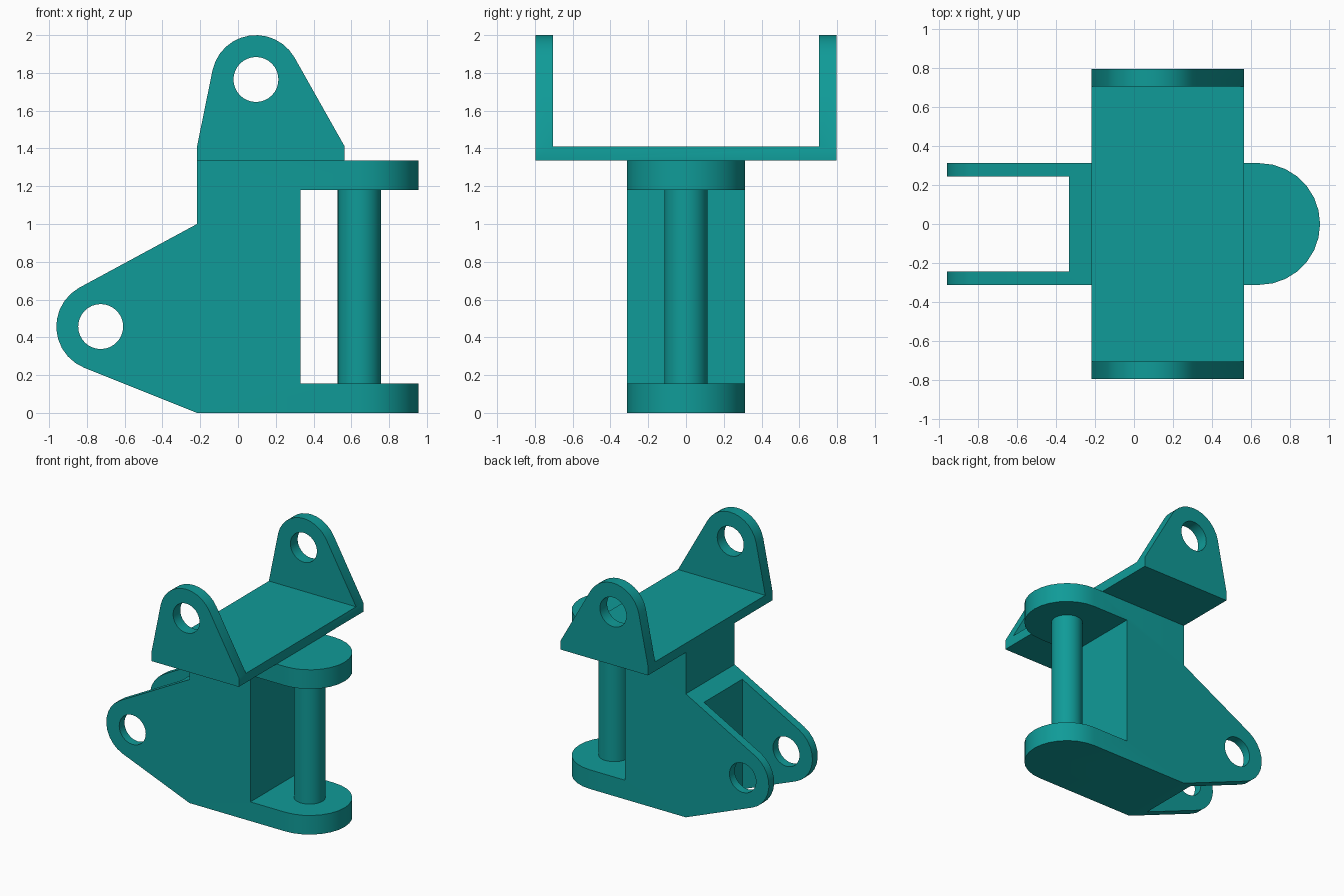
import bpy, bmesh, math
from mathutils import Vector

if "Cube" in bpy.data.objects:
    bpy.data.objects.remove(bpy.data.objects["Cube"], do_unlink=True)

teal = bpy.data.materials.new("teal")
teal.use_nodes = True
COLOR = (0.005, 0.328, 0.314, 1.0)
teal.diffuse_color = COLOR
teal.node_tree.nodes["Principled BSDF"].inputs["Base Color"].default_value = COLOR


def arc(cx, cy, r, start, end, n):
    """Points on an arc, angles in degrees."""
    angles = [math.radians(start + (end - start) * i / n) for i in range(n + 1)]
    return [(cx + r * math.cos(a), cy + r * math.sin(a)) for a in angles]


def prism(name, outline, axis, low, high):
    """Extrude an outline along y (outline in x, z) or z (outline in x, y)."""
    bm = bmesh.new()
    place = (lambda u, v: (u, low, v)) if axis == "y" else (lambda u, v: (u, v, low))
    face = bm.faces.new([bm.verts.new(place(u, v)) for u, v in outline])
    out = bmesh.ops.extrude_face_region(bm, geom=[face])
    d = high - low
    move = Vector((0, d, 0)) if axis == "y" else Vector((0, 0, d))
    bmesh.ops.translate(bm, vec=move,
                        verts=[g for g in out["geom"] if isinstance(g, bmesh.types.BMVert)])
    bmesh.ops.recalc_face_normals(bm, faces=bm.faces)
    mesh = bpy.data.meshes.new(name)
    bm.to_mesh(mesh)
    bm.free()
    mesh.materials.append(teal)
    obj = bpy.data.objects.new(name, mesh)
    bpy.context.collection.objects.link(obj)
    return obj


def select(obj):
    bpy.ops.object.select_all(action="DESELECT")
    obj.select_set(True)
    bpy.context.view_layer.objects.active = obj


def boolean(obj, tool, operation):
    """Apply a boolean and discard the tool shape."""
    tool.hide_render = True
    mod = obj.modifiers.new("cut", "BOOLEAN")
    mod.operation, mod.object, mod.solver = operation, tool, "EXACT"
    select(obj)
    bpy.ops.object.modifier_apply(modifier=mod.name)
    bpy.data.objects.remove(tool, do_unlink=True)


def hole(cx, cz):
    return prism("hole_cutter", arc(cx, cz, 0.119, 0, 360 - 11.25, 31), "y", -1.2, 1.2)


def box_outline(x0, x1, v0, v1):
    return [(x0, v0), (x1, v0), (x1, v1), (x0, v1)]


# Body: C-shaped side profile with a rounded ear
EAR = (-0.727, 0.457)
profile = [(-0.217, 0), (1.2, 0), (1.2, 0.155), (0.33, 0.155), (0.33, 1.18),
           (1.2, 1.18), (1.2, 1.335), (-0.217, 1.335), (-0.217, 1.0)]
profile += arc(*EAR, 0.235, 119, 248, 10)
body = prism("hinge_body", profile, "y", -0.4, 0.4)

# Rounded plan of the flanges, fork slot between the ears, ear holes
plan = [(-1.2, -0.3125)] + arc(0.643, 0, 0.3125, -90, 90, 14) + [(-1.2, 0.3125)]
boolean(body, prism("plan_shape", plan, "z", -0.1, 1.5), "INTERSECT")
boolean(body, prism("slot_cutter", box_outline(-1.2, -0.333, -0.245, 0.245), "z", -0.1, 1.5),
        "DIFFERENCE")
boolean(body, hole(*EAR), "DIFFERENCE")

# Cradle: base plate with an upright lug at each end
LUG = (0.095, 1.765)
lug = [(-0.217, 1.335), (0.565, 1.335), (0.565, 1.41)]
lug += arc(*LUG, 0.235, 30, 167.6, 12) + [(-0.217, 1.41)]
cradle = prism("top_cradle", lug, "y", -0.797, 0.797)
boolean(cradle, prism("cradle_cutter", box_outline(-1, 1, 1.41, 2.2), "y", -0.705, 0.705),
        "DIFFERENCE")
boolean(cradle, hole(*LUG), "DIFFERENCE")

# Vertical pin between the flanges
pin = prism("hinge_pin", arc(0.643, 0, 0.115, 0, 360 - 11.25, 31), "z", 0.14, 1.2)

for part in (body, cradle, pin):
    select(part)
    bpy.ops.object.shade_smooth_by_angle(angle=math.radians(30))
